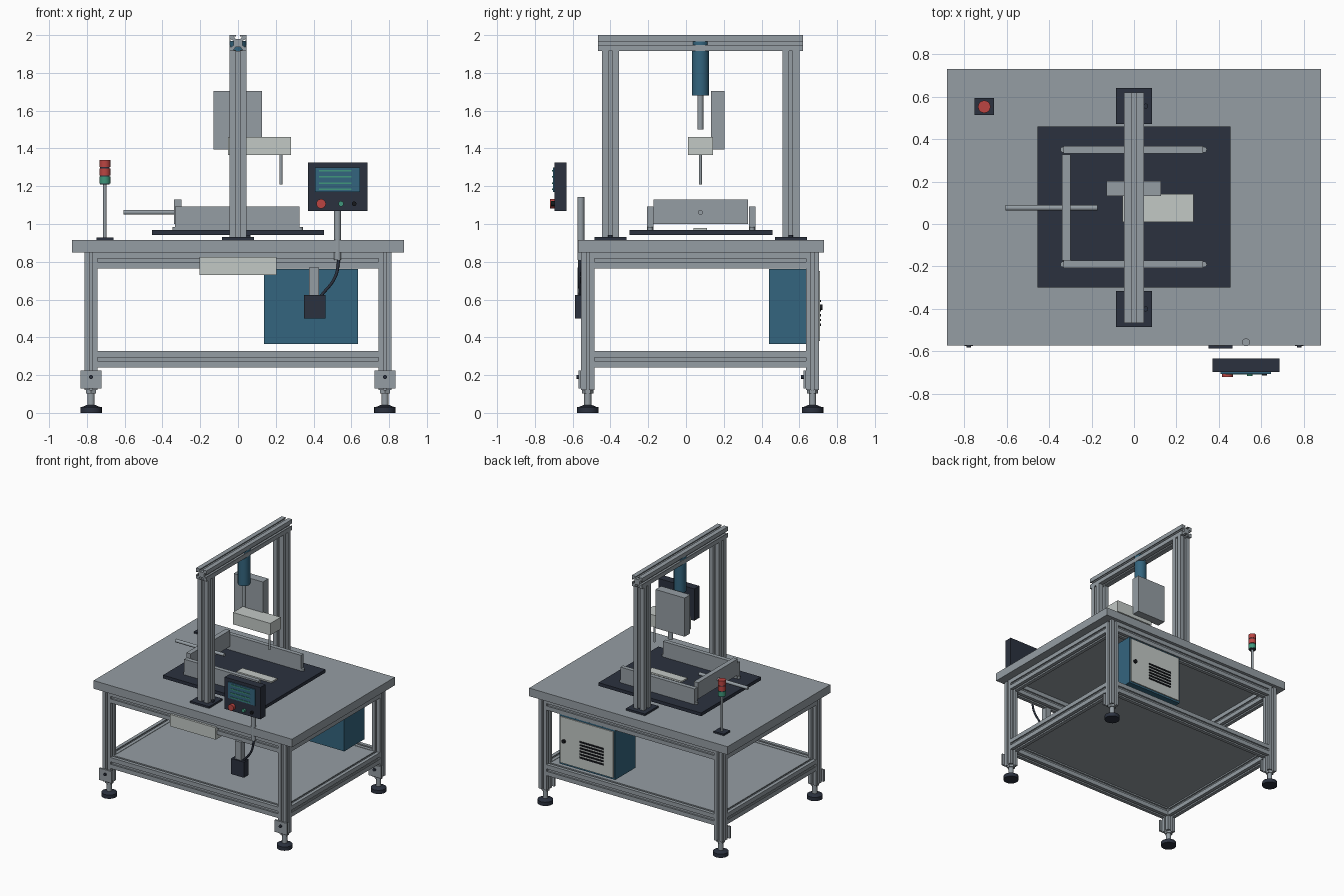
import bpy, bmesh, math
from mathutils import Vector, Matrix

if "Cube" in bpy.data.objects:
    bpy.data.objects.remove(bpy.data.objects["Cube"])

# Palette
def mat(name, *rgb):
    m = bpy.data.materials.new(name)
    m.diffuse_color = (*rgb, 1)
    m.use_nodes = True
    m.node_tree.nodes["Principled BSDF"].inputs["Base Color"].default_value = m.diffuse_color
    return m

GREY = mat("aluminium grey", .30, .34, .37)
NAVY = mat("dark navy", .024, .031, .049)
BLUE = mat("steel blue", .034, .13, .21)
PALE = mat("pale grey", .54, .58, .56)
RED = mat("signal red", .50, .06, .055)
GREEN = mat("signal green", .05, .31, .20)
BLACK = mat("black", .008, .009, .012)


def finish(bm, name, m, smooth=False):
    bmesh.ops.recalc_face_normals(bm, faces=bm.faces)
    me = bpy.data.meshes.new(name)
    bm.to_mesh(me)
    bm.free()
    me.materials.append(m)
    ob = bpy.data.objects.new(name, me)
    bpy.context.collection.objects.link(ob)
    if smooth:
        bpy.context.view_layer.objects.active = ob
        ob.select_set(True)
        bpy.ops.object.shade_smooth_by_angle(angle=math.radians(35))
        ob.select_set(False)
    return ob


def box(name, m, x, y, z, bevel=0):
    """Box from (min, max) ranges."""
    bm = bmesh.new()
    bmesh.ops.create_cube(bm, size=1)
    for v in bm.verts:
        v.co = Vector([(r[0] + r[1]) / 2 + c * (r[1] - r[0]) for r, c in zip((x, y, z), v.co)])
    if bevel:
        bmesh.ops.bevel(bm, geom=bm.edges[:], offset=bevel, segments=1, affect='EDGES')
    return finish(bm, name, m)


def rod(name, m, a, b, r, sides=24, r2=None):
    """Cylinder or cone from point a to point b."""
    a, b = Vector(a), Vector(b)
    d = b - a
    bm = bmesh.new()
    bmesh.ops.create_cone(bm, cap_ends=True, segments=sides, radius1=r,
                          radius2=r if r2 is None else r2, depth=d.length)
    rot = Vector((0, 0, 1)).rotation_difference(d).to_matrix().to_4x4()
    bm.transform(Matrix.Translation((a + b) / 2) @ rot)
    return finish(bm, name, m, sides > 8)


SIDE = [(-1, -1), (-.22, -1), (-.22, -.84), (-.5, -.84), (-.28, -.5),
        (.28, -.5), (.5, -.84), (.22, -.84), (.22, -1)]


def extrusion(name, axis, x, y, z):
    """T-slotted aluminium bar filling the given ranges, running along axis 0, 1 or 2."""
    rng = (x, y, z)
    mid = [(r[0] + r[1]) / 2 for r in rng]
    half = [(r[1] - r[0]) / 2 for r in rng]
    u, w = [i for i in range(3) if i != axis]
    outline = []
    for k in range(4):
        c, s = ((1, 0), (0, 1), (-1, 0), (0, -1))[k]
        outline += [(p * c - q * s, p * s + q * c) for p, q in SIDE]
    bm = bmesh.new()
    verts = []
    for p, q in outline:
        co = [0, 0, 0]
        co[axis] = rng[axis][0]
        co[u] = mid[u] + p * half[u]
        co[w] = mid[w] + q * half[w]
        verts.append(bm.verts.new(co))
    face = bm.faces.new(verts)
    ext = bmesh.ops.extrude_face_region(bm, geom=[face])
    shift = Vector((0, 0, 0))
    shift[axis] = rng[axis][1] - rng[axis][0]
    bmesh.ops.translate(bm, vec=shift, verts=[g for g in ext['geom'] if isinstance(g, bmesh.types.BMVert)])
    return finish(bm, name, GREY)


# Table top and lower shelf
box("table_top", GREY, (-.88, .88), (-.573, .73), (.85, .915))
box("lower_shelf", GREY, (-.75, .75), (-.495, .645), (.305, .325))

# Legs with levelling feet and bolted foot brackets
LX, LY, H = .778, (-.52, .67), .035
for x in (-LX, LX):
    for y in LY:
        extrusion("leg", 2, (x - H, x + H), (y - H, y + H), (.12, .85))
        rod("foot_pad", NAVY, (x, y, 0), (x, y, .03), .057)
        rod("foot_pad_top", NAVY, (x, y, .03), (x, y, .042), .05, 24, .022)
        rod("foot_stem", GREY, (x, y, .04), (x, y, .13), .019)
        rod("foot_nut", GREY, (x, y, .102), (x, y, .12), .03, 6)
        box("foot_bracket", GREY, (x - .055, x + .055), (y - H - .014, y - H), (.13, .225))
        rod("bracket_bolt", NAVY, (x, y - H - .026, .19), (x, y - H, .19), .011, 12)

# Frame rails, upper and lower
for z in ((.765, .85), (.24, .328)):
    for y in LY:
        extrusion("long_rail", 0, (-LX + H, LX - H), (y - H, y + H), z)
    for x in (-LX, LX):
        extrusion("side_rail", 1, (x - H, x + H), (LY[0] + H, LY[1] - H), z)

# Gantry
for y in (-.40, .555):
    box("gantry_base", NAVY, (-.084, .084), (y - .085, y + .085), (.915, .93))
    extrusion("gantry_post", 2, (-.046, .046), (y - .045, y + .045), (.93, 1.915))
    rod("base_bolt", NAVY, (.055, y, .93), (.055, y, .942), .012, 12)
extrusion("gantry_beam", 1, (-.046, .046), (-.465, .62), (1.915, 2))

# Vertical actuator and probe head
CY = .076
rod("actuator_body", BLUE, (0, CY, 1.68), (0, CY, 1.97), .0455, 32)
rod("actuator_rod", GREY, (0, CY, 1.50), (0, CY, 1.68), .016)
box("back_panel", GREY, (-.13, .128), (.132, .203), (1.395, 1.705))
box("probe_head", PALE, (-.053, .28), (.01, .142), (1.365, 1.46))
rod("probe_pin", GREY, (.227, CY, 1.21), (.227, CY, 1.365), .008, 16)

# Work fixture
box("fixture_plate", NAVY, (-.455, .455), (-.30, .458), (.942, .968))
for y in (-.19, .35):
    box("guide_wall", GREY, (-.333, .325), (y - .017, y + .017), (.968, 1.093))
    for x in (-.333, .329):
        rod("guide_bolt", GREY, (x, y, .968), (x, y, .985), .014, 12)
box("end_stop", GREY, (-.338, -.30), (-.172, .328), (1.0, 1.13))
rod("push_rod", GREY, (-.605, CY, 1.062), (-.172, CY, 1.062), .013)
box("workpiece", PALE, (-.04, .27), (.04, .112), (.968, .979))

# Operator panel
box("panel_case", NAVY, (.37, .686), (-.697, -.633), (1.07, 1.325))
box("panel_screen", BLUE, (.407, .645), (-.705, -.697), (1.17, 1.30))
for i in range(4):
    z = 1.282 - i * .033
    box("screen_line", GREEN, (.43, .602), (-.709, -.705), (z - .004, z + .004))
for x, r, d, m in ((.44, .025, .024, RED), (.545, .014, .018, GREEN), (.615, .012, .016, BLACK)):
    rod("panel_button", m, (x, -.697 - d, 1.107), (x, -.697, 1.107), r)
rod("panel_arm", GREY, (.527, -.557, .81), (.527, -.557, 1.143), .0185)

# Cable junction
box("junction_post", GREY, (.377, .428), (-.575, -.525), (.62, .77))
box("junction_box", NAVY, (.35, .464), (-.587, -.527), (.50, .625))
cu = bpy.data.curves.new("cable", 'CURVE')
cu.dimensions = '3D'
cu.bevel_depth = .008
cu.bevel_resolution = 2
cu.resolution_u = 6
sp = cu.splines.new('BEZIER')
path = [(.535, -.56, .82), (.515, -.565, .72), (.44, -.56, .62)]
sp.bezier_points.add(len(path) - 1)
for p, co in zip(sp.bezier_points, path):
    p.co = co
    p.handle_left_type = p.handle_right_type = 'AUTO'
cu.materials.append(NAVY)
bpy.context.collection.objects.link(bpy.data.objects.new("cable", cu))

# Front tray under the table top
box("front_tray", PALE, (-.203, .203), (-.572, -.487), (.73, .825))

# Control cabinet with vented door on the back
box("cabinet", BLUE, (.138, .634), (.44, .70), (.365, .762))
box("cabinet_door", PALE, (.15, .622), (.70, .709), (.38, .75))
for i in range(6):
    z = .467 + i * .025
    box("door_vent", BLACK, (.235, .445), (.709, .715), (z - .006, z + .006))
rod("door_lock", BLACK, (.585, .709, .56), (.585, .722, .56), .015, 16)

# Signal tower
SX, SY = -.705, .552
box("tower_base", NAVY, (SX - .045, SX + .045), (SY - .04, SY + .04), (.915, .928))
rod("tower_pole", GREY, (SX, SY, .928), (SX, SY, 1.215), .009, 16)
rod("tower_core", NAVY, (SX, SY, 1.21), (SX, SY, 1.33), .026)
for z, m in ((1.215, GREEN), (1.258, RED), (1.302, RED)):
    rod("tower_lamp", m, (SX, SY, z), (SX, SY, z + .037), .029)
